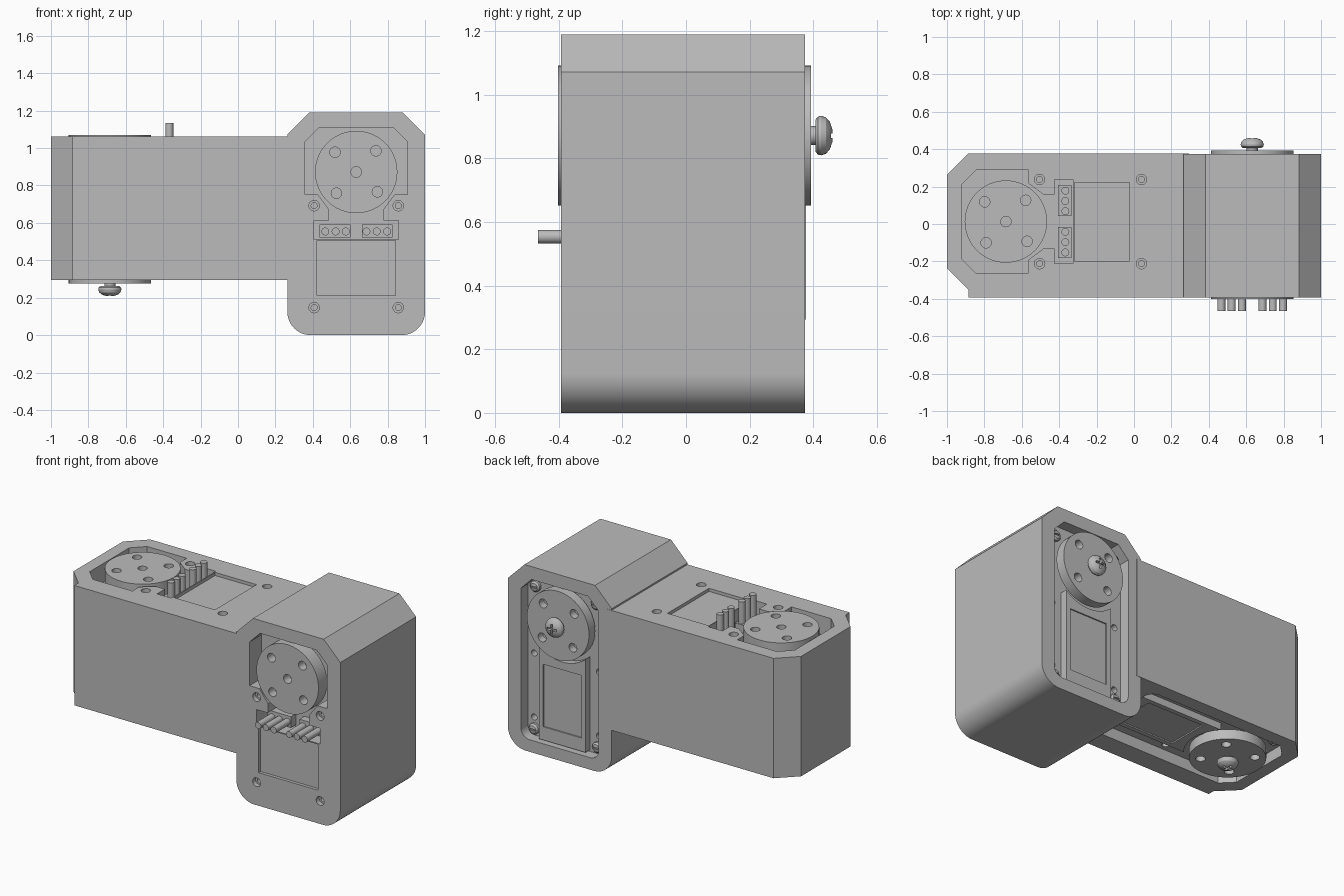
import bpy, bmesh
from math import sin, cos, pi, radians
from mathutils import Matrix, Vector

cube = bpy.data.objects.get("Cube")
if cube:
    bpy.data.objects.remove(cube, do_unlink=True)

grey = bpy.data.materials.new("light_grey")
grey.use_nodes = True
COLOR = (0.5, 0.5, 0.5, 1)
grey.diffuse_color = COLOR
grey.node_tree.nodes["Principled BSDF"].inputs["Base Color"].default_value = COLOR

DEPTH = 0.768  # housing thickness, face to face


def circle(u, v, r, n=32):
    return [(u + r * cos(2 * pi * i / n), v + r * sin(2 * pi * i / n)) for i in range(n)]


def rect(u0, u1, v0, v1):
    return [(u0, v0), (u1, v0), (u1, v1), (u0, v1)]


def mirrored(half):
    """Close a right-hand half outline with its mirror image."""
    return half + [(-u, v) for u, v in reversed(half)]


def rounded_foot(u, v, r, n=20):
    """Quarter round from the side down to the bottom edge."""
    arc = [i * pi / 2 / n for i in range(n + 1)]
    return [(u - r + r * cos(a), v + r - r * sin(a)) for a in arc]


def add(name, bm):
    bmesh.ops.recalc_face_normals(bm, faces=bm.faces)
    mesh = bpy.data.meshes.new(name)
    bm.to_mesh(mesh)
    bm.free()
    mesh.materials.append(grey)
    obj = bpy.data.objects.new(name, mesh)
    bpy.context.scene.collection.objects.link(obj)
    return obj


def prism(name, loops, w0, w1):
    """Extrude one or more outlines between two depths."""
    bm = bmesh.new()
    for loop in loops:
        low = [bm.verts.new((u, v, w0)) for u, v in loop]
        high = [bm.verts.new((u, v, w1)) for u, v in loop]
        bm.faces.new(low)
        bm.faces.new(high)
        for i in range(len(loop)):
            j = (i + 1) % len(loop)
            bm.faces.new((low[i], low[j], high[j], high[i]))
    return add(name, bm)


def lathe(name, profile, u, v, w, direction, n=32):
    """Spin (radius, height) points about the depth axis."""
    bm = bmesh.new()
    verts = [bm.verts.new((r, 0, h * direction)) for r, h in profile]
    edges = [bm.edges.new(p) for p in zip(verts, verts[1:])]
    bmesh.ops.spin(bm, geom=verts + edges, axis=(0, 0, 1), cent=(0, 0, 0),
                   steps=n, angle=2 * pi)
    bmesh.ops.remove_doubles(bm, verts=bm.verts, dist=0.0005)
    bmesh.ops.translate(bm, verts=bm.verts, vec=(u, v, w))
    return add(name, bm)


def cut(obj, loops, w0, w1):
    cutter = prism("cutter", loops, w0, w1)
    mod = obj.modifiers.new("cut", "BOOLEAN")
    mod.operation, mod.solver, mod.object = "DIFFERENCE", "EXACT", cutter
    graph = bpy.context.evaluated_depsgraph_get()
    result = bpy.data.meshes.new_from_object(obj.evaluated_get(graph))
    obj.modifiers.clear()
    obj.data = result
    bpy.data.objects.remove(cutter, do_unlink=True)


def corners(us, vs, r, n=20):
    return [circle(s * us, v, r, n) for s in (-1, 1) for v in vs]


HORN_HOLES = [circle(0.155 * cos(a), 0.155 * sin(a), 0.028, 20)
              for a in [radians(47 + 90 * i) for i in range(4)]]
PIN_U = [s * 0.055 * k for s in (-1, 1) for k in (1, 2, 3)]
SCREW = [(0, 0), (0.03, 0), (0.03, 0.017), (0.05, 0.015), (0.06, 0.023),
         (0.062, 0.033), (0.057, 0.048), (0.044, 0.06), (0.022, 0.068), (0, 0.07)]


def servo_unit(prefix, outline, origin, axes):
    parts = []
    back = -DEPTH

    # Housing with front and back pockets
    housing = prism(prefix + "_housing", [outline], back, 0)
    parts.append(housing)
    front_pocket = mirrored([(0.2, 0.235), (0.275, 0.16), (0.275, -0.12), (0.205, -0.12),
                             (0.145, -0.2), (0.145, -0.26), (0.225, -0.26), (0.225, -0.36)])
    cut(housing, [front_pocket], -0.12, 0.1)
    cut(housing, [rect(-0.21, 0.21, -0.66, -0.367)], -0.02, 0.1)
    cut(housing, corners(0.225, (-0.18, -0.725), 0.028), -0.03, 0.1)
    cut(housing, corners(0.225, (-0.18, -0.725), 0.016), -0.11, 0.1)
    back_pocket = mirrored([(0.2, 0.235), (0.275, 0.16)] + rounded_foot(0.275, -0.795, 0.06))
    cut(housing, [back_pocket], back - 0.1, back + 0.07)
    cut(housing, corners(0.23, (-0.68, -0.27), 0.02), back, back + 0.12)

    # Driven horn on its gear boss
    horn = prism(prefix + "_front_horn", [circle(0, 0, 0.22, 64)], -0.08, 0.009)
    cut(horn, HORN_HOLES + [circle(0, 0, 0.028, 20)], -0.05, 0.1)
    boss = prism(prefix + "_gear_boss", [circle(0, 0, 0.1)], -0.125, -0.07)
    parts += [horn, boss]

    # Connector blocks and pins
    parts.append(prism(prefix + "_pin_blocks", [rect(0.03, 0.195, -0.35, -0.28),
                                                rect(-0.195, -0.03, -0.35, -0.28)], -0.125, -0.07))
    parts.append(prism(prefix + "_pins", [circle(u, -0.318, 0.021, 20) for u in PIN_U],
                       -0.1, 0.072))

    # Motor cover in the back pocket, hollowed around the idler horn
    cover = prism(prefix + "_back_cover", [rect(-0.165, 0.165, -0.785, -0.1)],
                  back + 0.025, back + 0.08)
    cut(cover, [circle(0, 0, 0.25, 64)], back - 0.1, back + 0.2)
    cut(cover, [rect(-0.135, 0.135, -0.7, -0.3)], back - 0.1, back + 0.033)
    parts.append(cover)

    # Corner screws of the motor case
    for s in (-1, 1):
        for v in (-0.75, 0.165):
            u = s * (0.225 if v < 0 else 0.215)
            screw = lathe(prefix + "_case_screw", [(0, 0), (0.034, 0), (0.034, 0.02),
                          (0.024, 0.03), (0, 0.034)], u, v, back + 0.075, -1, 20)
            cut(screw, [rect(u - 0.018, u + 0.018, v - 0.005, v + 0.005)],
                back, back + 0.052)
            parts.append(screw)

    # Idler horn and its large cross-head screw
    idler = prism(prefix + "_idler_horn", [circle(0, 0, 0.22, 64)], back - 0.018, back + 0.045)
    cut(idler, HORN_HOLES, back - 0.1, back + 0.03)
    hub = prism(prefix + "_idler_hub", [circle(0, 0, 0.1)], back + 0.04, back + 0.08)
    screw = lathe(prefix + "_idler_screw", SCREW, 0, 0, back - 0.017, -1)
    for w, h in ((0.032, 0.007), (0.007, 0.032)):
        cut(screw, [rect(-w, w, -h, h)], back - 0.2, back - 0.065)
    parts += [idler, hub, screw]

    # Place the finished unit
    frame = Matrix([Vector(a) for a in axes]).transposed().to_4x4()
    frame.translation = origin
    for part in parts:
        part.data.shade_smooth()
        part.data.set_sharp_from_angle(angle=radians(28))
        part.matrix_world = frame


# Upright unit, facing the front
upright = mirrored([(0.25, 0.318), (0.368, 0.2)] + rounded_foot(0.368, -0.872, 0.125))
servo_unit("upright", upright, (0.632, -0.393, 0.872), ((1, 0, 0), (0, 0, 1), (0, -1, 0)))

# Lying unit, facing up, run slightly into the upright one
lying = [(-0.406, -0.98), (0.364, -0.98), (0.364, 0.2), (0.25, 0.315),
         (-0.25, 0.315), (-0.365, 0.2), (-0.406, 0.2)]
servo_unit("lying", lying, (-0.685, 0.013, 1.062), ((0, 1, 0), (-1, 0, 0), (0, 0, 1)))
